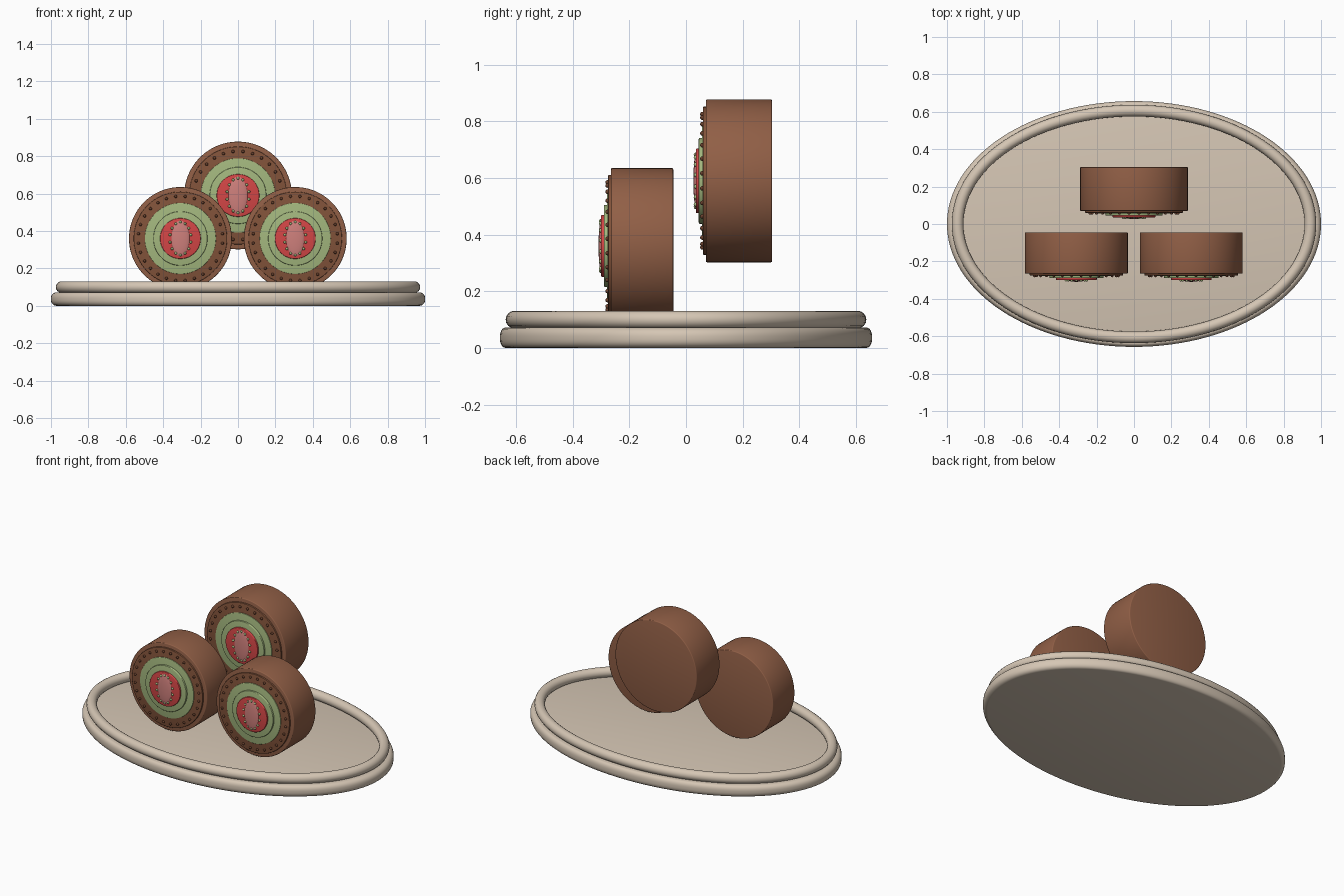
import bpy, bmesh
from math import sin, cos, pi, radians
from mathutils import Matrix, Vector

cube = bpy.data.objects.get("Cube")
if cube:
    bpy.data.objects.remove(cube, do_unlink=True)


def material(name, rgb):
    linear = [(c / 255 / 12.92) if c < 11 else ((c / 255 + 0.055) / 1.055) ** 2.4 for c in rgb]
    mat = bpy.data.materials.new(name)
    mat.use_nodes = True
    mat.diffuse_color = (*linear, 1)
    mat.node_tree.nodes["Principled BSDF"].inputs["Base Color"].default_value = (*linear, 1)
    return mat


CREAM = material("cream ceramic", (213, 198, 180))
BROWN = material("brown sponge", (145, 95, 70))
DARK = material("dark brown filling", (130, 83, 58))
BEAD = material("deep brown beads", (104, 64, 45))
GREEN = material("soft green", (163, 183, 126))
RED = material("red filling", (212, 70, 70))
PINK = material("pink centre", (207, 128, 124))


def finish(name, bm, mat):
    mesh = bpy.data.meshes.new(name)
    bm.to_mesh(mesh)
    bm.free()
    mesh.materials.append(mat)
    obj = bpy.data.objects.new(name, mesh)
    bpy.context.collection.objects.link(obj)
    bpy.ops.object.select_all(action="DESELECT")
    obj.select_set(True)
    bpy.context.view_layer.objects.active = obj
    bpy.ops.object.shade_smooth_by_angle(angle=radians(40))
    return obj


def lathe(bm, profile, steps=96, closed=False):
    """Spin (radius, height) points around z; open profiles get end caps."""
    rings = [[bm.verts.new((r * cos(2 * pi * i / steps), r * sin(2 * pi * i / steps), h))
              for i in range(steps)] for r, h in profile]
    pairs = list(zip(rings, rings[1:] + rings[:1])) if closed else list(zip(rings, rings[1:]))
    for low, high in pairs:
        for i in range(steps):
            j = (i + 1) % steps
            bm.faces.new((low[i], low[j], high[j], high[i]))
    if not closed:
        bm.faces.new(rings[0][::-1])
        bm.faces.new(rings[-1])


def rounded(radius, low, high, bevel, segments=5):
    """Profile of a disc with rounded edges."""
    arc = [pi / 2 * k / segments for k in range(segments + 1)]
    bottom = [(radius - bevel + bevel * sin(a), low + bevel - bevel * cos(a)) for a in arc]
    top = [(radius - bevel + bevel * cos(a), high - bevel + bevel * sin(a)) for a in arc]
    return bottom + top


# Oval plate with a raised rim
bm = bmesh.new()
lathe(bm, rounded(1, 0, 0.072, 0.03), 128)
bmesh.ops.scale(bm, vec=(1, 0.657, 1), verts=bm.verts)
finish("plate_base", bm, CREAM)

bm = bmesh.new()
tube = [(0.943 + 0.031 * cos(2 * pi * k / 16), 0.1 + 0.031 * sin(2 * pi * k / 16)) for k in range(16)]
lathe(bm, tube, 128, closed=True)
for v in bm.verts:
    flat = Vector((v.co.x, v.co.y))
    offset = flat.length - 0.943
    angle = flat.normalized()
    v.co.x = angle.x * (0.943 + offset)
    v.co.y = angle.y * (0.606 + offset)
finish("plate_rim", bm, CREAM)


def roll(side, x, y, z, s, depth):
    """One cake roll; its local z axis points to the front."""
    place = Matrix.Translation((x, y, z)) @ Matrix.Rotation(pi / 2, 4, "X")

    def disc(part, radius, low, high, bevel, mat, width=1):
        bm = bmesh.new()
        lathe(bm, rounded(radius * s, low, high, bevel, 3))
        bmesh.ops.scale(bm, vec=(width, 1, 1), verts=bm.verts)
        bm.transform(place)
        finish(f"{side}_{part}", bm, mat)

    def beads(part, count, rx, ry, height, size, mat):
        bm = bmesh.new()
        for i in range(count):
            a = 2 * pi * (i + 0.5) / count
            spot = Matrix.Translation((rx * s * cos(a), ry * s * sin(a), height))
            bmesh.ops.create_uvsphere(bm, u_segments=10, v_segments=6, radius=size * s, matrix=spot)
        bm.transform(place)
        finish(f"{side}_{part}", bm, mat)

    # Sponge body and stacked filling layers
    disc("sponge", 0.275, -depth, 0, 0.005, BROWN)
    disc("chocolate_layer", 0.25, -0.02, 0.01, 0.003, DARK)
    disc("outer_green_layer", 0.19, -0.01, 0.014, 0.002, GREEN)
    disc("inner_green_layer", 0.145, -0.01, 0.025, 0.004, GREEN)
    disc("red_layer", 0.109, 0, 0.035, 0.004, RED)

    # Oval centre and decorative seeds
    bm = bmesh.new()
    bmesh.ops.create_uvsphere(bm, u_segments=32, v_segments=16, radius=1,
                              matrix=Matrix.Diagonal((0.05 * s, 0.1 * s, 0.012, 1)))
    bm.transform(place @ Matrix.Translation((0, 0, 0.032)))
    finish(f"{side}_pink_centre", bm, PINK)
    beads("seeds", 14, 0.057, 0.088, 0.035, 0.0075, GREEN)
    beads("chocolate_beads", 28, 0.226, 0.226, 0.012, 0.008, BEAD)


# Two rolls in front, one larger behind
roll("left_roll", 0.306, -0.265, 0.36, 1, 0.22)
roll("right_roll", -0.308, -0.265, 0.36, 1, 0.22)
roll("back_roll", 0, 0.07, 0.59, 1.047, 0.234)
